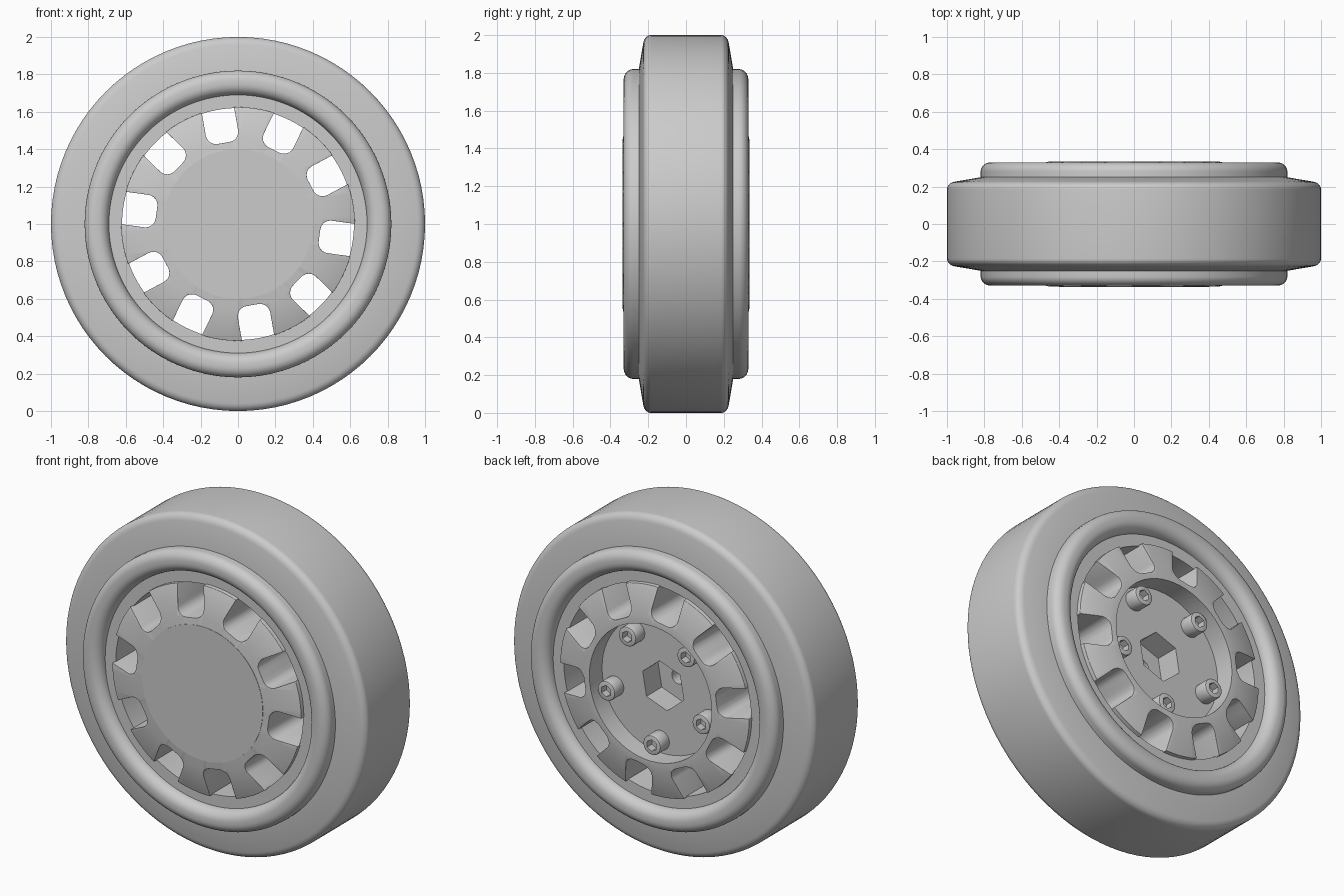
import bpy, bmesh
from math import radians, sin, cos, pi
from mathutils import Matrix, Vector

if "Cube" in bpy.data.objects:
    bpy.data.objects.remove(bpy.data.objects["Cube"])

grey = bpy.data.materials.new("plain_grey")
grey.use_nodes = True
COLOUR = (0.6, 0.6, 0.6, 1)
grey.diffuse_color = COLOUR
grey.node_tree.nodes["Principled BSDF"].inputs["Base Color"].default_value = COLOUR

CENTRE = Matrix.Translation((0, 0, 1))
AXLE = Matrix.Rotation(pi / 2, 4, "X")      # turns local z onto the axle (y)


def add(name, bm):
    bmesh.ops.recalc_face_normals(bm, faces=bm.faces)
    mesh = bpy.data.meshes.new(name)
    bm.to_mesh(mesh)
    bm.free()
    mesh.materials.append(grey)
    obj = bpy.data.objects.new(name, mesh)
    obj.matrix_world = CENTRE
    bpy.context.collection.objects.link(obj)
    bpy.context.view_layer.update()
    return obj


def select(obj):
    bpy.ops.object.select_all(action="DESELECT")
    obj.select_set(True)
    bpy.context.view_layer.objects.active = obj


def smooth(obj, angle=35):
    select(obj)
    bpy.ops.object.shade_smooth_by_angle(angle=radians(angle))
    return obj


def bevel(obj, width, segments=3):
    mod = obj.modifiers.new("rounding", "BEVEL")
    mod.width, mod.segments = width, segments
    mod.limit_method, mod.angle_limit = "ANGLE", radians(40)
    select(obj)
    bpy.ops.object.modifier_apply(modifier=mod.name)


def cut(obj, cutter):
    mod = obj.modifiers.new("cut", "BOOLEAN")
    mod.operation, mod.solver, mod.object = "DIFFERENCE", "EXACT", cutter
    select(obj)
    bpy.ops.object.modifier_apply(modifier=mod.name)
    bpy.data.objects.remove(cutter)


def arc(r, y, radius_r, radius_y, start, end, steps=8):
    angles = [radians(start + (end - start) * i / steps) for i in range(steps + 1)]
    return [(r + radius_r * cos(a), y + radius_y * sin(a)) for a in angles]


def revolve(name, half, steps=96):
    """Turn a half profile of (radius, y), mirrored in y, about the axle."""
    profile = half + [(r, -y) for r, y in reversed(half) if y > 0]
    bm = bmesh.new()
    rings = []
    for i in range(steps):
        a = 2 * pi * i / steps
        rings.append([bm.verts.new((r * cos(a), y, r * sin(a))) for r, y in profile])
    n = len(profile)
    for i in range(steps):
        here, there = rings[i], rings[(i + 1) % steps]
        for j in range(n):
            k = (j + 1) % n
            bm.faces.new((here[j], here[k], there[k], there[j]))
    bmesh.ops.remove_doubles(bm, verts=bm.verts, dist=1e-5)
    for face in [f for f in bm.faces if f.calc_area() < 1e-9]:
        bm.faces.remove(face)
    return add(name, bm)


def rod(name, radius, y0, y1, sides, turn=0, at=(0, 0)):
    """Cylinder or prism along the axle between two depths."""
    bm = bmesh.new()
    place = Matrix.Translation((at[0], (y0 + y1) / 2, at[1]))
    bmesh.ops.create_cone(bm, cap_ends=True, segments=sides, radius1=radius,
                          radius2=radius, depth=abs(y1 - y0),
                          matrix=place @ AXLE @ Matrix.Rotation(radians(turn), 4, "Z"))
    return add(name, bm)


# Tyre: flat tread, rounded shoulders, sloping side walls
tyre = arc(0.95, 0.185, 0.05, 0.042, 0, 80)
smooth(revolve("tyre", tyre + [(0.82, 0.25), (0.76, 0.25)]))

# Rim: rounded lip, recessed flat band and open barrel
rim = [(0.82, 0.2)] + arc(0.765, 0.28, 0.055, 0.05, 0, 90)
rim += arc(0.75, 0.27, 0.06, 0.06, 90, 180) + [(0.62, 0.27)]
smooth(revolve("rim", rim))

# Hub: dished disc notched into ten spokes
hub = revolve("hub", [(0.625, 0.295), (0.45, 0.335), (0, 0.335)])
slots = bmesh.new()
for i in range(10):
    slot = bmesh.new()
    bmesh.ops.create_cube(slot, size=1, matrix=Matrix.Translation((0.64, 0, 0))
                          @ Matrix.Diagonal((0.4, 0.175, 1, 1)))
    corners = [e for e in slot.edges if all(v.co.x < 0.5 for v in e.verts)
               and abs(e.verts[0].co.z - e.verts[1].co.z) > 0.5]
    bmesh.ops.bevel(slot, geom=corners, offset=0.055, segments=6,
                    profile=0.5, affect="EDGES")
    slot.transform(AXLE @ Matrix.Rotation(radians(100 + 36 * i), 4, "Z"))
    piece = bpy.data.meshes.new("slot")
    slot.to_mesh(piece)
    slot.free()
    slots.from_mesh(piece)
    bpy.data.meshes.remove(piece)
cut(hub, add("slot_cutter", slots))
bevel(hub, 0.016)

# Rear recess, hexagonal axle socket and axle hole
FLOOR = 0.215
cut(hub, rod("recess_cutter", 0.405, FLOOR, 0.5, 64))
cut(hub, rod("hex_cutter", 0.145, 0.07, 0.4, 6, -10))
cut(hub, rod("axle_cutter", 0.045, -0.15, 0.4, 24))
smooth(hub, 30)

# Flush cap over the front of the hub
smooth(rod("hub_cap", 0.4, -0.337, -0.3, 64))

# Five socket-head screws in the recess
screw = rod("screw", 0.058, FLOOR - 0.02, FLOOR + 0.085, 32)
bevel(screw, 0.008, 2)
cut(screw, rod("key_cutter", 0.034, FLOOR + 0.04, 0.4, 6))
smooth(screw, 30)
for i in range(5):
    a = radians(129 + 72 * i)
    bolt = screw if i == 0 else bpy.data.objects.new(f"screw_{i + 1}", screw.data)
    if i:
        bpy.context.collection.objects.link(bolt)
    bolt.matrix_world = CENTRE @ Matrix.Translation(Vector((cos(a), 0, sin(a))) * 0.33)
